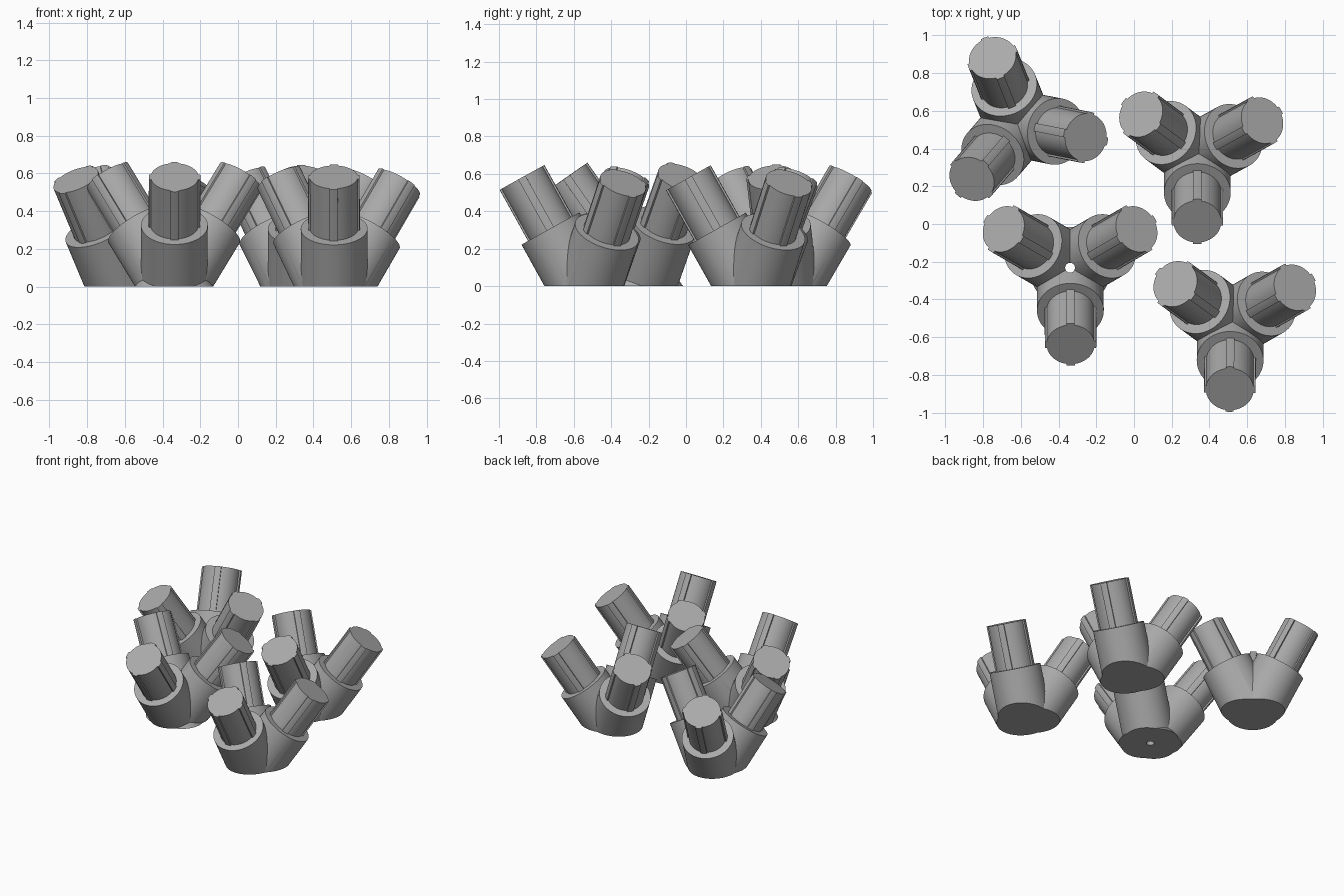
import bpy, bmesh, math
from mathutils import Vector, Matrix

if "Cube" in bpy.data.objects:
    bpy.data.objects.remove(bpy.data.objects["Cube"])

ARM, COLLAR = 0.71, 0.397          # distance from hub point to plug tip / collar rim
R_COLLAR, R_PLUG, R_RIB, RIB_HALF = 0.177, 0.127, 0.137, 0.022
TIP_Z = 0.578

grey = bpy.data.materials.new("plastic_grey")
grey.diffuse_color = (0.40, 0.40, 0.40, 1)
grey.use_nodes = True
grey.node_tree.nodes["Principled BSDF"].inputs["Base Color"].default_value = grey.diffuse_color

# hub point, then the plan position of each of its three plug tips
HUBS = {
    "front_left": ((-0.339, -0.232, 0.0), [(-0.336, -0.637), (-0.69, -0.028), (0.012, -0.028)]),
    "front_right": ((0.512, -0.532, -0.04), [(0.508, -0.875), (0.215, -0.315), (0.87, -0.328)]),
    "back_right": ((0.336, 0.36, -0.04), [(0.336, 0.013), (0.03, 0.587), (0.696, 0.558)]),
    "back_left": ((-0.61, 0.53, -0.03), [(-0.752, 0.885), (-0.257, 0.46), (-0.865, 0.233)]),
}


def make_object(name, bm):
    mesh = bpy.data.meshes.new(name)
    bmesh.ops.recalc_face_normals(bm, faces=bm.faces)
    bm.to_mesh(mesh)
    bm.free()
    mesh.materials.append(grey)
    ob = bpy.data.objects.new(name, mesh)
    bpy.context.collection.objects.link(ob)
    return ob


def prism(name, outline, z0, z1, matrix):
    """Extrude an outline along local z and place it."""
    bm = bmesh.new()
    low = [bm.verts.new((x, y, z0)) for x, y in outline]
    top = [bm.verts.new((x, y, z1)) for x, y in outline]
    bm.faces.new(low)
    bm.faces.new(top)
    n = len(outline)
    for i in range(n):
        j = (i + 1) % n
        bm.faces.new((low[i], low[j], top[j], top[i]))
    bm.transform(matrix)
    return make_object(name, bm)


def circle(r, n):
    return [(r * math.cos(2 * math.pi * i / n), r * math.sin(2 * math.pi * i / n)) for i in range(n)]


def ribbed_circle():
    """Round plug section with four raised ribs."""
    pts = []
    a_in, a_out = math.asin(RIB_HALF / R_PLUG), math.asin(RIB_HALF / R_RIB)
    for q in range(4):
        base = q * math.pi / 2
        for k in range(5):
            a = base - a_out + 2 * a_out * k / 4
            pts.append((R_RIB * math.cos(a), R_RIB * math.sin(a)))
        span = math.pi / 2 - 2 * a_in
        for k in range(13):
            a = base + a_in + span * k / 12
            pts.append((R_PLUG * math.cos(a), R_PLUG * math.sin(a)))
    return pts


def arm_matrix(hub, tip):
    """Local z runs along the arm, local y stays level."""
    z = (Vector((*tip, TIP_Z)) - hub).normalized()
    y = Vector((0, 0, 1)).cross(z).normalized()
    rot = Matrix((y.cross(z), y, z)).transposed().to_4x4()
    return Matrix.Translation(hub) @ rot


def boolean(ob, other, operation):
    mod = ob.modifiers.new(operation.lower(), 'BOOLEAN')
    mod.operation, mod.object, mod.solver = operation, other, 'EXACT'
    dg = bpy.context.evaluated_depsgraph_get()
    mesh = bpy.data.meshes.new_from_object(ob.evaluated_get(dg))
    ob.modifiers.clear()
    ob.data = mesh
    bpy.data.objects.remove(other)


def smooth(ob):
    bpy.ops.object.select_all(action='DESELECT')
    ob.select_set(True)
    bpy.context.view_layer.objects.active = ob
    bpy.ops.object.shade_smooth_by_angle(angle=math.radians(25))


for place, (point, tips) in HUBS.items():
    hub = Vector(point)
    frames = [arm_matrix(hub, t) for t in tips]

    # three thick collars merged into one hub
    body, *rest = [prism(f"{place}_hub", circle(R_COLLAR, 72), -0.35, COLLAR, m) for m in frames]
    for other in rest:
        boolean(body, other, 'UNION')

    # drain hole through the middle of one hub
    if place == "front_left":
        hole = prism("hole_cutter", circle(0.026, 32), -1, 1, Matrix.Translation(hub))
        boolean(body, hole, 'DIFFERENCE')

    # flat base
    box = prism("base_cutter", [(-1, -1), (1, -1), (1, 1), (-1, 1)], -1, 0,
                Matrix.Translation((hub.x, hub.y, 0)))
    boolean(body, box, 'DIFFERENCE')
    body.name = f"{place}_hub"
    smooth(body)

    # ribbed plugs
    for i, m in enumerate(frames):
        smooth(prism(f"{place}_plug_{i + 1}", ribbed_circle(), COLLAR - 0.005, ARM, m))
